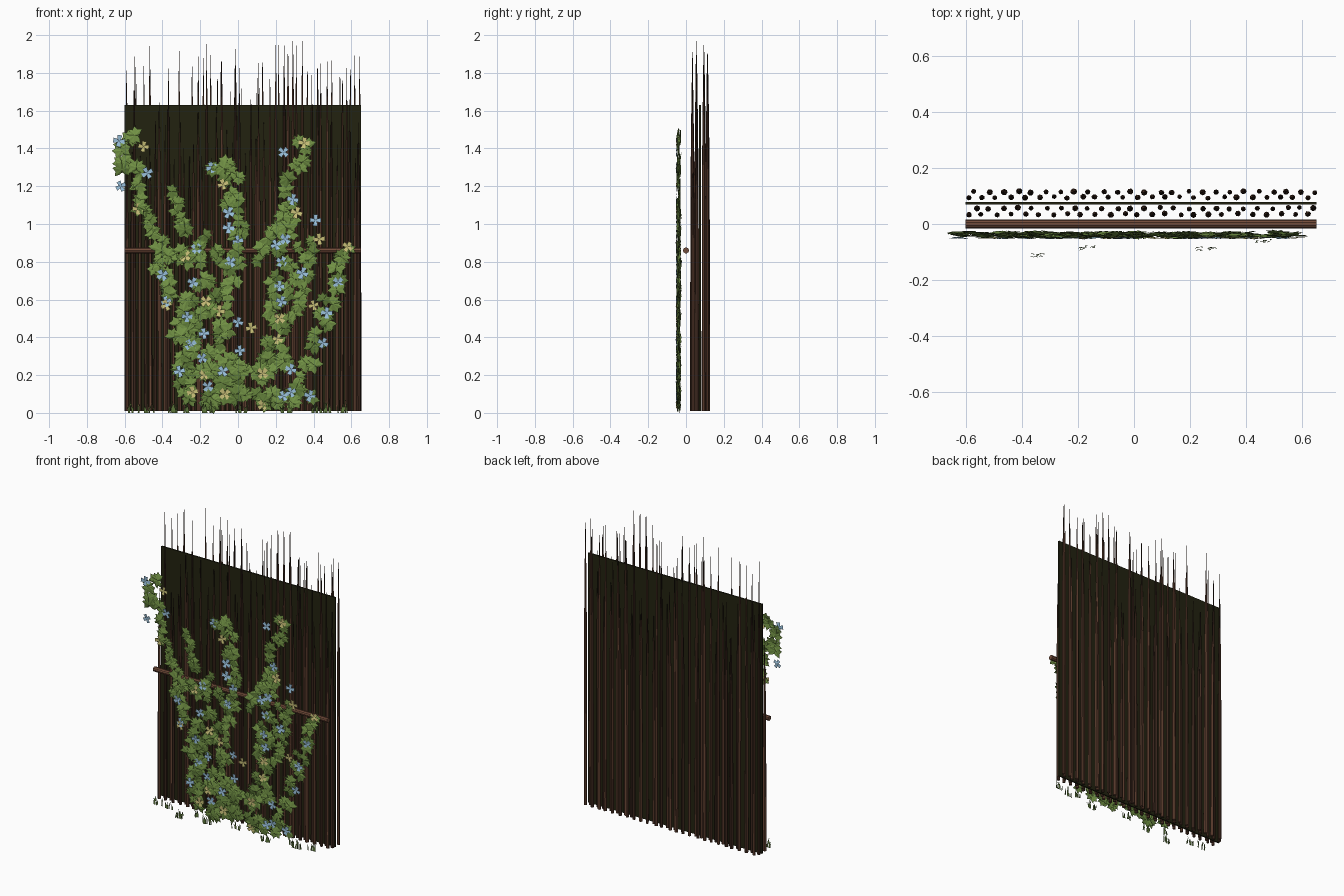
import bpy, bmesh, math, random
from mathutils import Vector, Matrix

if "Cube" in bpy.data.objects:
    bpy.data.objects.remove(bpy.data.objects["Cube"])

random.seed(7)
R = random.uniform


def mat(name, r, g, b):
    m = bpy.data.materials.new(name)
    m.diffuse_color = (r, g, b, 1)
    m.use_nodes = True
    m.node_tree.nodes["Principled BSDF"].inputs["Base Color"].default_value = m.diffuse_color
    return m


REED = mat("reed_brown", 0.15, 0.065, 0.038)
REED_DARK = mat("reed_dark_brown", 0.07, 0.032, 0.02)
REED_TIP = mat("reed_tip_brown", 0.04, 0.02, 0.013)
PANEL = mat("panel_dark_olive", 0.016, 0.016, 0.005)
RAIL = mat("rail_brown", 0.17, 0.072, 0.042)
LEAF = mat("leaf_green", 0.17, 0.29, 0.06)
LEAF_DARK = mat("leaf_deep_green", 0.12, 0.21, 0.042)
BLUE = mat("flower_blue", 0.34, 0.56, 0.75)
YELLOW = mat("flower_yellow", 0.62, 0.56, 0.2)
GRASS = mat("grass_green", 0.10, 0.17, 0.04)


def finish(bm, name, mats):
    me = bpy.data.meshes.new(name)
    bm.to_mesh(me)
    bm.free()
    ob = bpy.data.objects.new(name, me)
    bpy.context.collection.objects.link(ob)
    for m in mats:
        me.materials.append(m)
    return ob


def tube(bm, rings, sides, phase, pick):
    """Loft (centre, radius) rings along z; pick(ring, side) gives the material."""
    loops = []
    for c, r in rings:
        loops.append([bm.verts.new((c[0] + r * math.cos(phase + 2 * math.pi * k / sides),
                                    c[1] + r * math.sin(phase + 2 * math.pi * k / sides), c[2]))
                      for k in range(sides)])
    for i in range(len(loops) - 1):
        for k in range(sides):
            j = (k + 1) % sides
            f = bm.faces.new((loops[i][k], loops[i][j], loops[i + 1][j], loops[i + 1][k]))
            f.material_index = pick(i, k)
    bm.faces.new(loops[0][::-1])
    bm.faces.new(loops[-1])


def fan(bm, outline, centre, matrix, index):
    """Flat petal or leaf: triangles around a slightly raised centre."""
    c = bm.verts.new(matrix @ Vector(centre))
    vs = [bm.verts.new(matrix @ Vector(p)) for p in outline]
    for k in range(len(vs)):
        bm.faces.new((c, vs[k], vs[(k + 1) % len(vs)])).material_index = index


def facing(x, y, z, size, spin, tilt):
    """Place a shape drawn in x-z, facing -y, with a random lean."""
    return (Matrix.Translation((x, y, z)) @ Matrix.Rotation(R(-tilt, tilt), 4, 'X')
            @ Matrix.Rotation(R(-tilt, tilt), 4, 'Z') @ Matrix.Rotation(spin, 4, 'Y')
            @ Matrix.Scale(size, 4))


# Reeds: four staggered rows of tapering canes
for row, y in enumerate((0.035, 0.056, 0.095, 0.114)):
    bm = bmesh.new()
    n = 25
    for i in range(n):
        x = -0.59 + 1.235 * (i + 0.5 * (row % 2)) / (n - 0.5) + R(-.007, .007)
        x = max(-0.588, min(0.648, x))
        yy = y + R(-.003, .003)
        h = R(1.78, 1.98) if random.random() < 0.33 else R(1.35, 1.72)
        r = R(0.0085, 0.0115)
        base = random.choice((0, 0, 1))
        lean = R(-.006, .006)
        prof = ((0.01, 1), (0.55, .95), (h * .66, .85), (h * .8, .6), (h * .9, .32), (h, .04))
        rings = [((x + lean * z / 2, yy, z), r * k) for z, k in prof]
        streak = random.randrange(7)
        tube(bm, rings, 7, R(0, 1),
             lambda a, k: 2 if a > 2 and base or a > 3 else (1 if k == streak else base))
    finish(bm, "reed_row_%d" % (row + 1), (REED, REED_DARK, REED_TIP))

# Dark backing panel between the rows
bm = bmesh.new()
bmesh.ops.create_cube(bm, size=1, matrix=Matrix.Translation((0.025, 0.074, 0.82))
                      @ Matrix.Diagonal((1.25, 0.009, 1.62, 1)))
finish(bm, "backing_panel", [PANEL])

# Horizontal rail
bm = bmesh.new()
bmesh.ops.create_cone(bm, cap_ends=True, segments=10, radius1=.016, radius2=.016, depth=1.25,
                      matrix=Matrix.Translation((0.025, 0, 0.86)) @ Matrix.Rotation(math.pi / 2, 4, 'Y'))
finish(bm, "rail", [RAIL])

# Climbing vine leaves, scattered along strands: ((x, z) points, half width)
strands = [
    (((-.22, .06), (-.32, .25), (-.28, .5), (-.38, .72), (-.43, .9)), .05),
    (((-.38, .85), (-.47, .98), (-.52, 1.12), (-.5, 1.22)), .025),
    (((-.5, 1.26), (-.6, 1.3), (-.6, 1.43), (-.53, 1.48)), .03),
    (((-.1, .05), (-.22, .4), (-.2, .7), (-.24, .92)), .07),
    (((-.24, .92), (-.31, 1.05), (-.33, 1.2)), .03),
    (((.03, .05), (-.05, .3), (-.1, .55), (.0, .85), (-.02, 1.12), (-.04, 1.32), (-.14, 1.31)), .045),
    (((.16, .05), (.2, .35), (.22, .6), (.27, .85), (.28, 1.05)), .06),
    (((.1, .8), (.18, .93), (.27, 1.05)), .025),
    (((.27, 1.0), (.24, 1.17), (.31, 1.28), (.35, 1.45)), .035),
    (((.3, .08), (.4, .3), (.47, .55), (.54, .75), (.56, .88)), .03),
    (((.27, .5), (.35, .7), (.4, .93)), .04),
    (((-.2, .04), (.0, .12), (.2, .06), (.36, .08)), .05),
    (((-.4, .78), (-.2, .88), (.02, .8)), .04),
    (((-.25, .2), (-.08, .22), (.1, .25), (.3, .28)), .05),
]
# Lobed leaf: half outline mirrored
half = [(0, .55), (.1, .3), (.3, .42), (.3, .2), (.52, .12), (.36, -.08), (.4, -.34), (.14, -.26)]
leaf = [(x, 0, z) for x, z in half] + [(0, .02, -.15)] + [(-x, 0, z) for x, z in half[:0:-1]]
leaf = leaf[::-1]
bm = bmesh.new()
for pts, w in strands:
    for (x0, z0), (x1, z1) in zip(pts, pts[1:]):
        count = max(2, round(math.hypot(x1 - x0, z1 - z0) / (.034 if w < .045 else .026)))
        for i in range(count):
            t = (i + R(0, 1)) / count
            x = x0 + (x1 - x0) * t + R(-w, w)
            z = max(.05, z0 + (z1 - z0) * t + R(-w, w) * .6)
            fan(bm, leaf, (0, -.07, 0), facing(max(-.615, x), R(-.045, -.03), z, R(.075, .105),
                R(-2.4, 2.4), .17), random.random() < .3)
finish(bm, "vine_leaves", (LEAF, LEAF_DARK))

# Four-petalled flowers, (x, z) in front of the leaves
blue = [(-.63, 1.44), (-.48, 1.27), (-.62, 1.2), (-.14, 1.3), (.24, 1.38), (.29, 1.13),
        (-.05, 1.06), (-.05, .98), (-.22, .87), (-.4, .73), (-.38, .59), (-.27, .51), (-.24, .69),
        (0, .91), (.25, .92), (.23, .8), (.22, .67), (.34, .74), (.53, .69), (.47, .53),
        (.45, .37), (.23, .59), (.01, .33), (0, .48), (-.18, .42), (-.19, .29), (-.31, .22),
        (-.08, .22), (-.16, .14), (.28, .23), (.24, .09), (.28, .11), (.38, .09), (.2, .89),
        (.41, 1.02), (-.25, .36), (-.04, .8)]
yellow = [(-.5, 1.41), (-.53, 1.08), (-.08, 1.21), (.35, 1.43), (.43, .92), (.58, .88),
          (.31, 1.06), (-.38, .57), (-.28, .83), (-.17, .59), (-.1, .54), (.07, .45),
          (.22, .5), (.21, .39), (.4, .57), (-.24, .11), (-.07, .1), (.13, .04), (.13, .21),
          (-.18, .2)]
flower = []
for k in range(4):
    for da, r in ((-.4, .5), (0, .46), (.4, .5), (.785, .2)):
        a = k * math.pi / 2 + da
        flower.append((r * math.cos(a), 0, r * math.sin(a)))
for name, spots, m in (("blue_flowers", blue, BLUE), ("yellow_flowers", yellow, YELLOW)):
    bm = bmesh.new()
    for x, z in spots:
        fan(bm, flower, (0, .05, 0), facing(x, -.05, z, R(.058, .068), R(0, 1.5), .12), 0)
    finish(bm, name, [m])

# Grass tufts at the foot: (x, y, blades)
tufts = [(-.35, -.11, 10), (-.16, -.085, 10), (.26, -.088, 10), (.46, -.06, 9), (-.55, -.035, 8),
         (-.47, -.04, 8), (-.28, -.04, 7), (.02, -.045, 7), (.4, -.04, 7), (.55, -.035, 6)]
bm = bmesh.new()
for x, y, n in tufts:
    for i in range(n):
        bx, by = x + R(-.03, .03), y + R(-.006, .006)
        w, h, dx = R(.003, .005), R(.03, .07), R(-.015, .015)
        a, b, c, d, e = [bm.verts.new(p) for p in (
            (bx - w, by, 0), (bx + w, by, 0), (bx + w * .7 + dx * .4, by + .002, h * .6),
            (bx - w * .7 + dx * .4, by + .002, h * .6), (bx + dx, by - .004, h))]
        bm.faces.new((a, b, c, d))
        bm.faces.new((d, c, e))
finish(bm, "grass_tufts", [GRASS])
